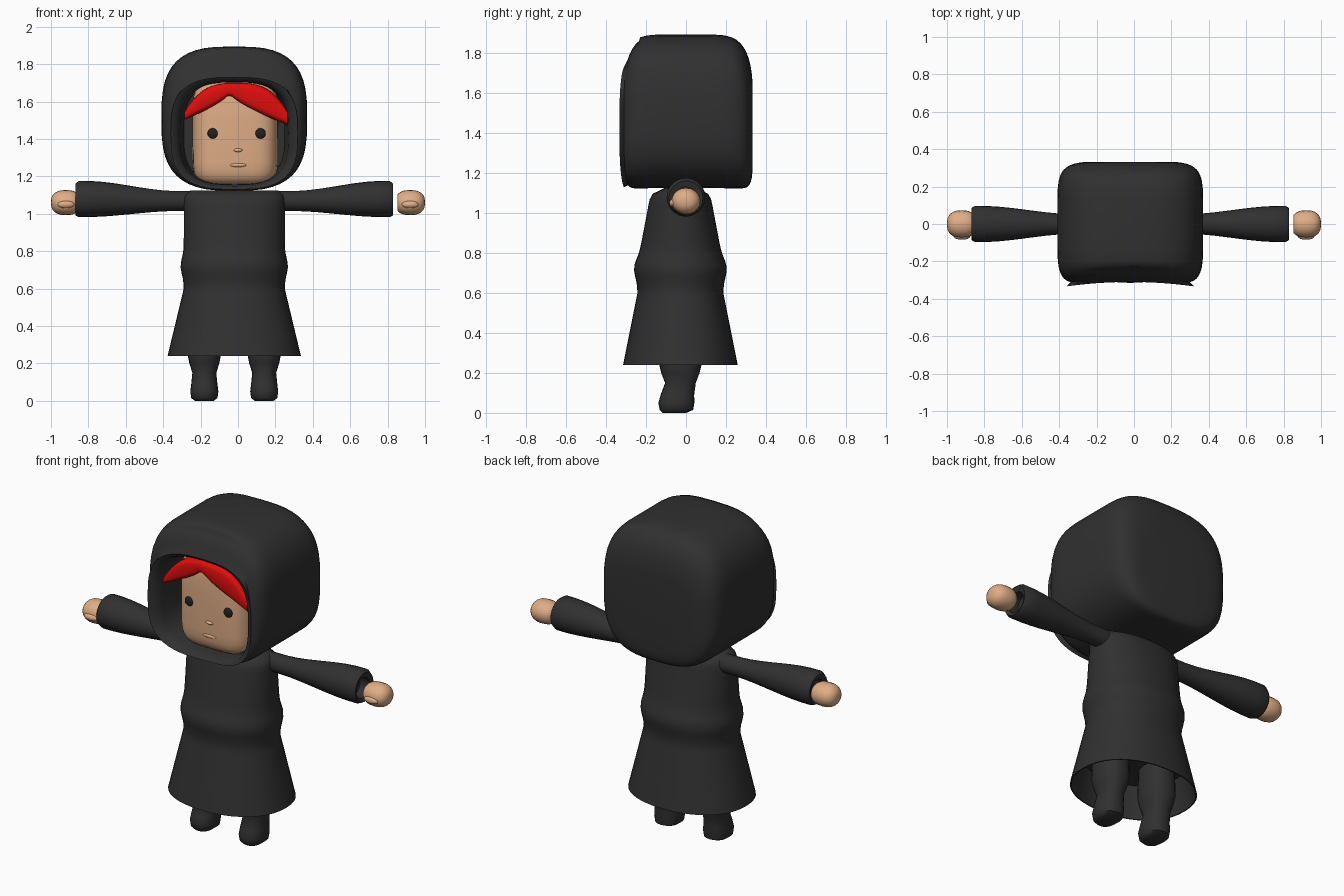
import bpy, bmesh, math
from mathutils import Vector

if "Cube" in bpy.data.objects:
    bpy.data.objects.remove(bpy.data.objects["Cube"], do_unlink=True)


def material(name, red, green, blue):
    mat = bpy.data.materials.new(name)
    mat.use_nodes = True
    mat.diffuse_color = (red, green, blue, 1)
    shader = mat.node_tree.nodes["Principled BSDF"]
    shader.inputs["Base Color"].default_value = mat.diffuse_color
    return mat


CLOTH = material("black cloth", 0.03, 0.03, 0.03)
SKIN = material("skin", 0.74, 0.42, 0.24)
HAIR = material("red hair", 0.75, 0.004, 0.004)
EYE = material("dark eye", 0.015, 0.015, 0.015)
MIDDLE = -0.02  # centre line of the clothes


def finish(name, bm, mat, angle=50):
    bmesh.ops.recalc_face_normals(bm, faces=bm.faces)
    mesh = bpy.data.meshes.new(name)
    bm.to_mesh(mesh)
    bm.free()
    mesh.materials.append(mat)
    obj = bpy.data.objects.new(name, mesh)
    bpy.context.collection.objects.link(obj)
    bpy.ops.object.select_all(action="DESELECT")
    obj.select_set(True)
    bpy.context.view_layer.objects.active = obj
    bpy.ops.object.shade_smooth_by_angle(angle=math.radians(angle))
    return obj


def power_point(angle, power):
    """Point on a unit superellipse."""
    c, s = math.cos(angle), math.sin(angle)
    return (math.copysign(abs(c) ** (2 / power), c),
            math.copysign(abs(s) ** (2 / power), s))


def spread(start, stop, steps):
    """Evenly spaced values, both ends included."""
    return [start + (stop - start) * i / steps for i in range(steps + 1)]


def loft(name, axis, rings, mat, power=2, sides=32):
    """Closed skin over superellipse rings: (position, centre a, centre b, radius a, radius b)."""
    bm = bmesh.new()
    place = {"x": lambda p, a, b: (p, a, b),
             "y": lambda p, a, b: (a, p, b),
             "z": lambda p, a, b: (a, b, p)}[axis]
    loops = []
    for position, centre_a, centre_b, radius_a, radius_b in rings:
        loop = []
        for i in range(sides):
            a, b = power_point(math.tau * i / sides, power)
            point = place(position, centre_a + radius_a * a, centre_b + radius_b * b)
            loop.append(bm.verts.new(point))
        loops.append(loop)
    for low, high in zip(loops, loops[1:]):
        for i in range(sides):
            bm.faces.new((low[i - 1], low[i], high[i], high[i - 1]))
    bm.faces.new(loops[0])
    bm.faces.new(loops[-1])
    return finish(name, bm, mat)


def ellipsoid(name, centre, radii, mat):
    bm = bmesh.new()
    bmesh.ops.create_uvsphere(bm, u_segments=16, v_segments=10, radius=1)
    bmesh.ops.scale(bm, vec=Vector(radii), verts=bm.verts)
    bmesh.ops.translate(bm, vec=Vector(centre), verts=bm.verts)
    return finish(name, bm, mat)


# Hood: rounded box from back to front, then over the rim into the face opening
hood_rings = []
for angle in spread(0.2, 2.56, 18):
    along, size = power_point(angle, 6)
    hood_rings.append((along * 0.335, MIDDLE, 1.43 + 0.08 * size ** 6, size * 0.39, size * 0.385))
for y, inset in ((-0.335, 0), (-0.325, 0.03), (-0.28, 0.05), (-0.08, 0.07)):
    hood_rings.append((y, MIDDLE, 1.43, 0.34 - inset, 0.3 - inset / 2))
hood = loft("hood", "y", hood_rings, CLOTH, power=3, sides=48)
for vert in hood.data.vertices:  # the rim dips back at the middle
    if vert.co.y < -0.25:
        vert.co.y += 0.025 * max(0, 1 - ((vert.co.x - MIDDLE) / 0.35) ** 2)

# Head
head_rings = []
for angle in spread(0.1, 3, 16):
    along, size = power_point(angle, 6)
    head_rings.append((1.43 + along * 0.28, -0.014, -0.04, size * 0.23, size * 0.23))
loft("head", "z", head_rings, SKIN, power=4, sides=40)

# Face details
for side, x in (("right", -0.135), ("left", 0.12)):
    ellipsoid(side + "_eye", (x, -0.264, 1.43), (0.028, 0.012, 0.028), EYE)
ellipsoid("nose", (0, -0.268, 1.34), (0.024, 0.012, 0.01), SKIN)
ellipsoid("mouth", (0, -0.265, 1.26), (0.045, 0.01, 0.01), SKIN)

# Fringe: arched top, lower edge falling away on both sides of the parting
fringe_rings = []
for x in spread(-0.285, 0.265, 24):
    top = 1.7 - 0.16 * abs((x + 0.01) / 0.28) ** 3
    bottom = 1.645 - 0.385 * abs(x + 0.045) ** 0.7
    fringe_rings.append((x, -0.23, (top + bottom) / 2, 0.065, (top - bottom) / 2))
loft("hair_fringe", "x", fringe_rings, HAIR, power=4, sides=24)

# Robe: hollow underside, flared skirt, belt bulge and rounded shoulders
robe_rings = [(0.42, MIDDLE, -0.028, 0.3, 0.24), (0.24, MIDDLE, -0.028, 0.35, 0.28)]
for z in spread(0.24, 1.125, 32):
    flare = max(0, 0.6 - z)
    belt = 0.017 * math.exp(-((z - 0.72) / 0.06) ** 2)
    slope = max(0, z - 0.75)
    shoulder = (1 - (max(0, z - 1.05) / 0.08) ** 3) ** 0.33
    width = (0.27 + 0.24 * flare + belt) * shoulder ** 0.25
    depth = (0.215 + 0.2 * flare + belt - 0.19 * slope) * shoulder
    robe_rings.append((z, MIDDLE, -0.028, width, depth))
loft("robe", "z", robe_rings, CLOTH, power=2.2, sides=40)

# Arms: widening sleeves with open cuffs, and mitten hands
for side, s in (("right", -1), ("left", 1)):
    sleeve = []
    for reach in spread(0.2, 0.83, 10):
        t = min(1, max(0, (reach - 0.3) / 0.5))
        sleeve.append((reach, 0.053 + 0.044 * t * t * (3 - 2 * t)))
    sleeve += [(0.85, 0.085), (0.84, 0.06), (0.78, 0.06)]
    loft(side + "_sleeve", "x", [(MIDDLE + s * reach, 0, 1.055 + r / 4, r, r) for reach, r in sleeve],
         CLOTH, sides=24)
    hand = [power_point(angle, 2.5) for angle in spread(0.1, 2.5, 10)]
    loft(side + "_hand", "x",
         [(s * (0.92 + 0.08 * along), 0, 1.06, size * 0.073, size * 0.067) for along, size in hand],
         SKIN, sides=20)
    ellipsoid(side + "_thumb", (s * 0.92, -0.066, 1.05), (0.045, 0.018, 0.02), SKIN)

    # Leg and boot: height, forward shift, half width
    leg = [(0, 0.03, 0.05), (0.015, 0.02, 0.07), (0.05, 0.02, 0.075), (0.09, 0.015, 0.07),
           (0.15, 0, 0.064), (0.2, 0, 0.08), (0.25, 0, 0.09), (0.43, 0, 0.085)]
    loft(side + "_leg", "z", [(z, MIDDLE + s * 0.16, -0.028 - shift, r, r * 1.2) for z, shift, r in leg],
         CLOTH, power=2.3, sides=24)
